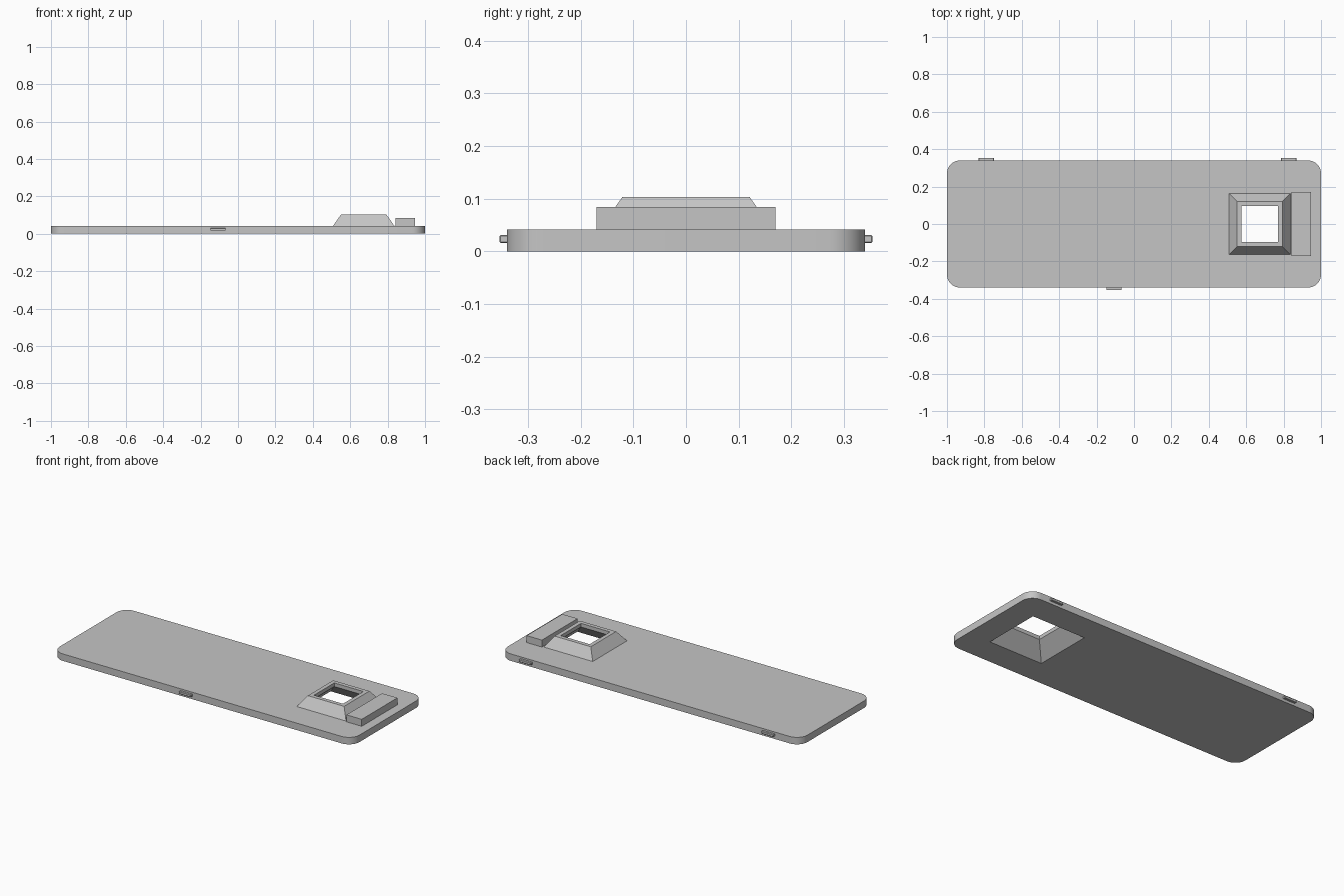
import bpy, bmesh, math

cube = bpy.data.objects.get("Cube")
if cube:
    bpy.data.objects.remove(cube)

grey = bpy.data.materials.new("plain_grey")
grey.use_nodes = True
colour = (0.56, 0.56, 0.56, 1)
grey.diffuse_color = colour
grey.node_tree.nodes["Principled BSDF"].inputs["Base Color"].default_value = colour

HALF_X, HALF_Y, RADIUS = 1.0, 0.34, 0.07
PLATE_TOP, HOOD_TOP, HOOD_X = 0.042, 0.103, 0.672


def finish(name, bm):
    bmesh.ops.recalc_face_normals(bm, faces=bm.faces[:])
    mesh = bpy.data.meshes.new(name)
    bm.to_mesh(mesh)
    bm.free()
    mesh.materials.append(grey)
    obj = bpy.data.objects.new(name, mesh)
    bpy.context.collection.objects.link(obj)
    bpy.ops.object.select_all(action='DESELECT')
    obj.select_set(True)
    bpy.context.view_layer.objects.active = obj
    bpy.ops.object.shade_smooth_by_angle(angle=math.radians(25))
    return obj


def box(name, x0, x1, y0, y1, z0, z1, bevel=0):
    bm = bmesh.new()
    bmesh.ops.create_cube(bm, size=1)
    for v in bm.verts:
        v.co.x = x0 if v.co.x < 0 else x1
        v.co.y = y0 if v.co.y < 0 else y1
        v.co.z = z0 if v.co.z < 0 else z1
    if bevel:
        bmesh.ops.bevel(bm, geom=bm.edges[:], offset=bevel, segments=1, affect='EDGES')
    return finish(name, bm)


def loop(bm, points, z):
    verts = [bm.verts.new((x, y, z)) for x, y in points]
    edges = [bm.edges.new((verts[i - 1], verts[i])) for i in range(len(verts))]
    return verts, edges


def bridge(bm, a, b):
    for i in range(len(a)):
        bm.faces.new((a[i - 1], a[i], b[i], b[i - 1]))


def square(half):
    return [(HOOD_X + sx * half, sy * half) for sx, sy in ((1, 1), (-1, 1), (-1, -1), (1, -1))]


def rounded_outline(segments=10):
    points = []
    for quarter, (sx, sy) in enumerate(((1, 1), (-1, 1), (-1, -1), (1, -1))):
        for i in range(segments + 1):
            a = math.pi / 2 * (quarter + i / segments)
            points.append((sx * (HALF_X - RADIUS) + RADIUS * math.cos(a),
                           sy * (HALF_Y - RADIUS) + RADIUS * math.sin(a)))
    return points


# Rounded plate and hollow sloping hood, as one shell
bm = bmesh.new()
outline = rounded_outline()
outer_low = loop(bm, outline, 0)
outer_high = loop(bm, outline, PLATE_TOP)
bridge(bm, outer_low[0], outer_high[0])
profile = ((0.178, 0), (0.097, 0.081), (0.097, HOOD_TOP), (0.121, HOOD_TOP), (0.164, PLATE_TOP))
rings = [loop(bm, square(half), z) for half, z in profile]
for a, b in zip(rings, rings[1:]):
    bridge(bm, a[0], b[0])
for outer, inner in ((outer_low, rings[0]), (outer_high, rings[-1])):
    bmesh.ops.triangle_fill(bm, edges=outer[1] + inner[1], use_beauty=True)
finish("plate_with_hood", bm)

# Raised block beside the hood
box("end_block", 0.843, 0.945, -0.17, 0.17, PLATE_TOP - 0.002, 0.084)

# Small clip tabs on the long edges
for name, x, side in (("back_right_tab", -0.79, 1), ("back_left_tab", 0.828, 1), ("front_tab", -0.107, -1)):
    y0, y1 = sorted((side * 0.33, side * 0.354))
    box(name, x - 0.041, x + 0.041, y0, y1, 0.016, 0.031, 0.002)
